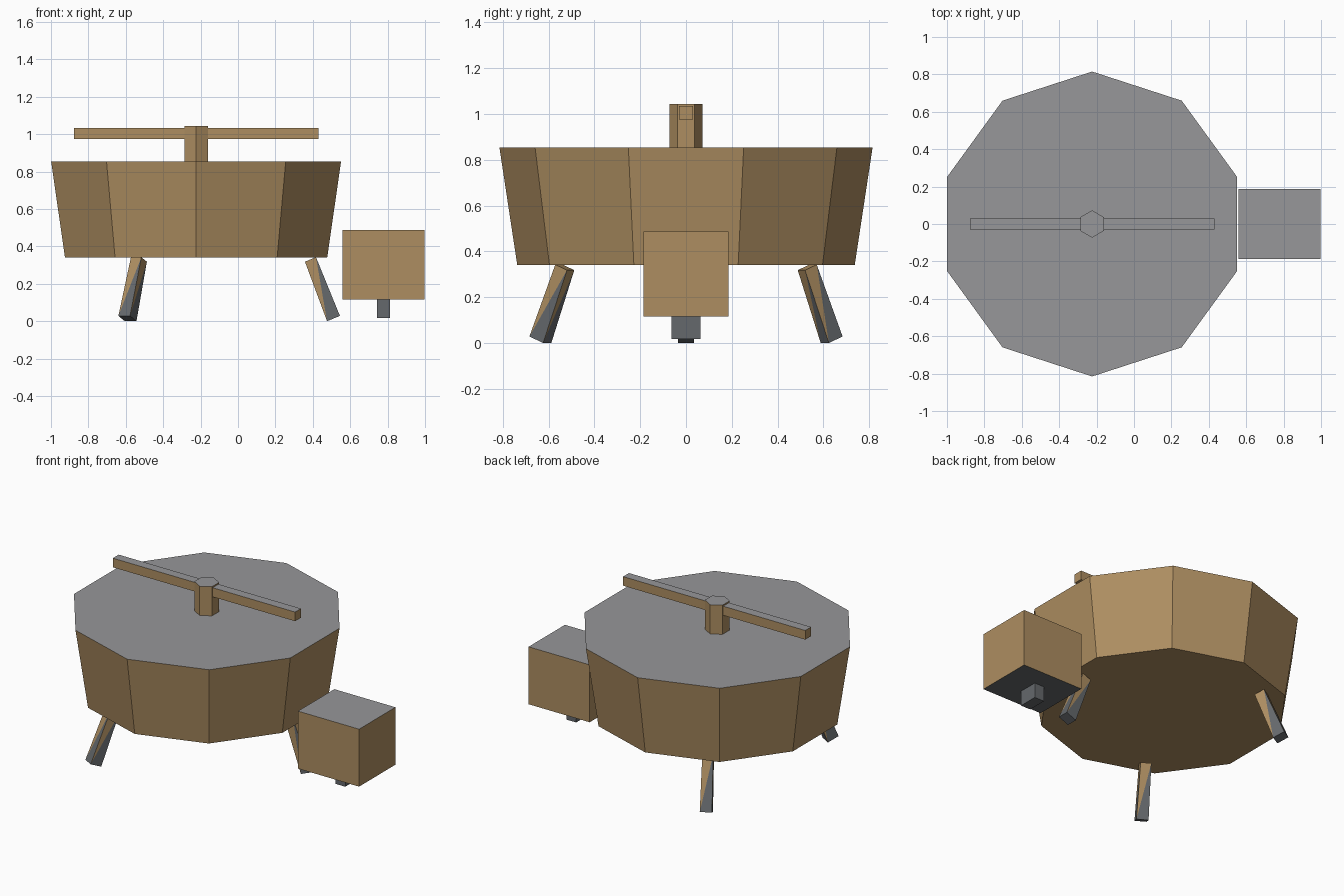
import bpy, bmesh
from math import sin, cos, pi, radians

if "Cube" in bpy.data.objects:
    bpy.data.objects.remove(bpy.data.objects["Cube"])

CX = -0.224  # tub centre


def material(name, rgb):
    m = bpy.data.materials.new(name)
    m.diffuse_color = (*rgb, 1)
    m.use_nodes = True
    m.node_tree.nodes["Principled BSDF"].inputs["Base Color"].default_value = m.diffuse_color
    return m


WOOD = material("wood", (0.42, 0.27, 0.12))
GREY = material("grey_top", (0.31, 0.31, 0.32))
METAL = material("metal", (0.13, 0.14, 0.15))


def ring(n, r, z):
    """Regular polygon around the tub axis with a corner on +y."""
    return [(CX + r * cos(pi / 2 + 2 * pi * i / n), r * sin(pi / 2 + 2 * pi * i / n), z)
            for i in range(n)]


def rect(x0, x1, y, z):
    return [(x0, -y, z), (x1, -y, z), (x1, y, z), (x0, y, z)]


def loft(name, low, high, mats, split=False):
    """Closed solid between two rings; mats = side, top, bottom materials."""
    bm = bmesh.new()
    a = [bm.verts.new(p) for p in low]
    b = [bm.verts.new(p) for p in high]
    n = len(a)
    bm.faces.new(a[::-1]).material_index = 2
    bm.faces.new(b).material_index = 1
    for i in range(n):
        j = (i + 1) % n
        if split:  # wood upper triangle, metal lower triangle
            bm.faces.new((a[i], b[j], b[i]))
            bm.faces.new((a[i], a[j], b[j])).material_index = 2
        else:
            bm.faces.new((a[i], a[j], b[j], b[i]))
    bmesh.ops.recalc_face_normals(bm, faces=bm.faces)
    me = bpy.data.meshes.new(name)
    bm.to_mesh(me)
    bm.free()
    for m in mats:
        me.materials.append(m)
    ob = bpy.data.objects.new(name, me)
    bpy.context.collection.objects.link(ob)
    return ob


# Ten-sided tapered tub with closed lid
loft("tub", ring(10, 0.737, 0.34), ring(10, 0.815, 0.854), (WOOD, GREY, WOOD))

# Lid post and crossbar
loft("lid_post", ring(6, 0.073, 0.854), ring(6, 0.073, 1.043), (WOOD, GREY, WOOD))
loft("lid_crossbar", rect(-0.876, 0.43, 0.03, 0.975), rect(-0.876, 0.43, 0.03, 1.034),
     (WOOD, GREY, WOOD))

# Side box and its foot
loft("side_box", rect(0.56, 0.998, 0.186, 0.115), rect(0.56, 0.998, 0.186, 0.487),
     (WOOD, GREY, METAL))
loft("side_box_foot", rect(0.743, 0.813, 0.063, 0.018), rect(0.743, 0.813, 0.063, 0.115),
     (METAL, METAL, METAL))

# Three splayed, slightly tapered legs
for k in range(3):
    t = radians(120 * k)

    def section(r0, z0, r1, z1, h):
        pts = [(r0, -h, z0), (r1, -h, z1), (r1, h, z1), (r0, h, z0)]
        return [(CX + r * cos(t) - y * sin(t), r * sin(t) + y * cos(t), z) for r, y, z in pts]

    loft(f"leg_{k + 1}", section(0.70, 0.0, 0.769, 0.028, 0.036),
         section(0.582, 0.318, 0.641, 0.342, 0.032), (WOOD, WOOD, METAL), split=True)
